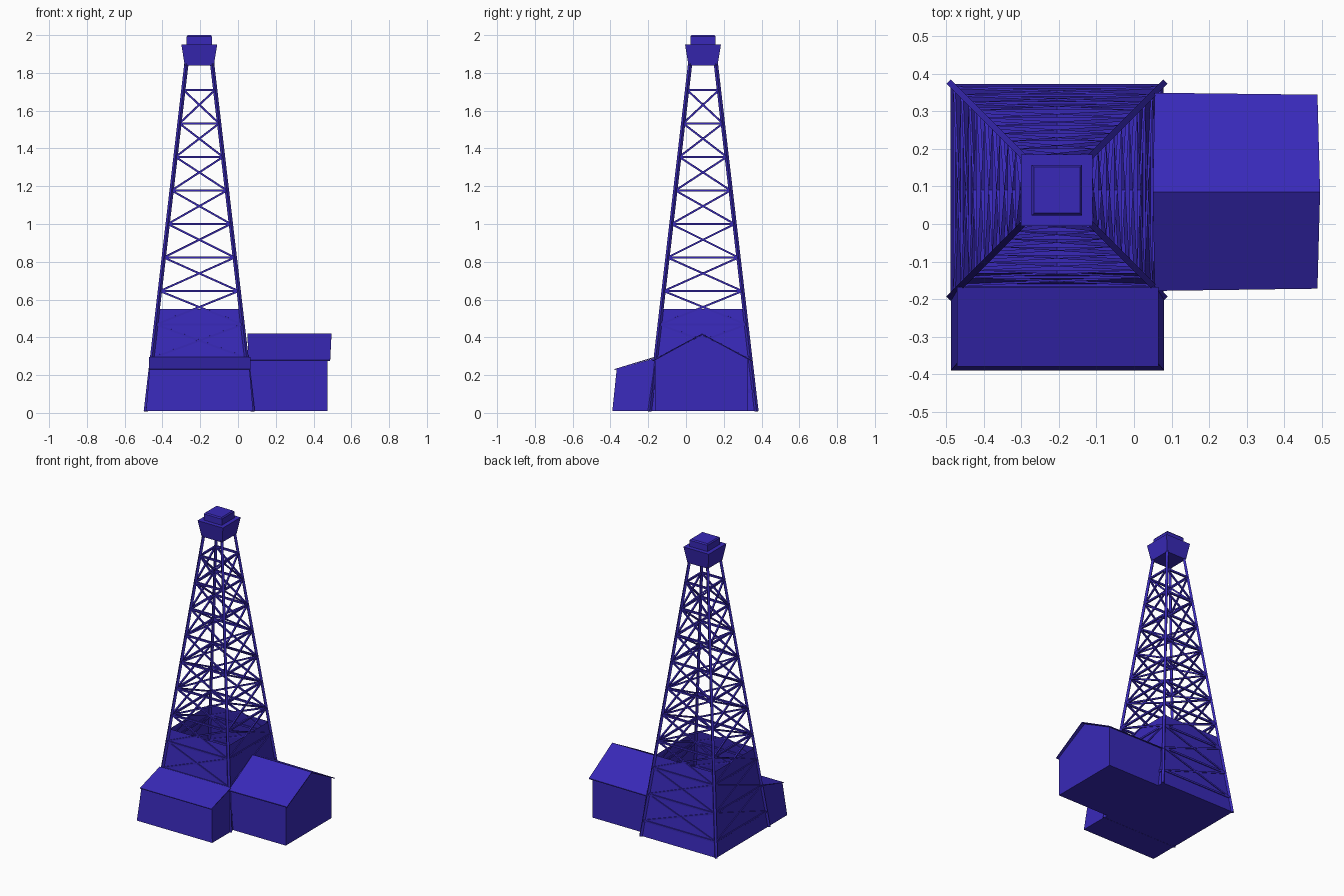
import bpy, bmesh
from mathutils import Vector

if "Cube" in bpy.data.objects:
    bpy.data.objects.remove(bpy.data.objects["Cube"])

CX, CY = -0.205, 0.09          # tower axis
H = 1.85                       # height of the legs
mat = bpy.data.materials.new("blue_paint")
mat.diffuse_color = (0.04, 0.022, 0.48, 1)
mat.use_nodes = True
mat.node_tree.nodes["Principled BSDF"].inputs["Base Color"].default_value = mat.diffuse_color


def finish(bm, name, normals=True):
    if normals:
        bmesh.ops.recalc_face_normals(bm, faces=bm.faces)
    me = bpy.data.meshes.new(name)
    bm.to_mesh(me)
    bm.free()
    me.materials.append(mat)
    ob = bpy.data.objects.new(name, me)
    bpy.context.collection.objects.link(ob)
    return ob


def loft(bm, a, b, cap_a=True, cap_b=True):
    """Skin two matching point loops."""
    va = [bm.verts.new(p) for p in a]
    vb = [bm.verts.new(p) for p in b]
    n = len(va)
    for i in range(n):
        j = (i + 1) % n
        bm.faces.new((va[i], va[j], vb[j], vb[i]))
    if cap_a:
        bm.faces.new(va[::-1])
    if cap_b:
        bm.faces.new(vb)


def beam(bm, a, b, w):
    """Square bar of width w between two points."""
    a, b = Vector(a), Vector(b)
    d = (b - a).normalized()
    s = d.cross(Vector((0, 0, 1))).normalized()
    u = s.cross(d)
    ring = [(s * i + u * j) * w / 2 for i, j in ((-1, -1), (1, -1), (1, 1), (-1, 1))]
    loft(bm, [a + r for r in ring], [b + r for r in ring])


def square(h, z):
    return [Vector((CX + i * h, CY + j * h, z)) for i, j in ((-1, -1), (1, -1), (1, 1), (-1, 1))]


def half(z):
    return 0.284 - (0.284 - 0.068) * z / H


# four leaning legs
bm = bmesh.new()
for a, b in zip(square(half(0.008), 0.008), square(half(H), H)):
    beam(bm, a, b, 0.016)
finish(bm, "tower_legs")

# horizontal girts and crossed braces on all four sides
levels = [1.71 - 0.1775 * i for i in range(10)]
girts, braces = bmesh.new(), bmesh.new()
for n, z in enumerate(levels):
    top = square(half(z), z)
    for i in range(4):
        j = (i + 1) % 4
        beam(girts, top[i], top[j], 0.012)
        if n + 1 < len(levels):
            low = square(half(levels[n + 1]), levels[n + 1])
            beam(braces, top[i], low[j], 0.01)
            beam(braces, top[j], low[i], 0.01)
finish(girts, "tower_girts")
finish(braces, "tower_cross_braces")

# boarded lower walls, open at the top
bm = bmesh.new()
loft(bm, square(half(0.01), 0.01), square(half(0.55), 0.55), cap_b=False)
finish(bm, "tower_walls")

# crown platform and cap
bm = bmesh.new()
loft(bm, square(0.077, 1.84), square(0.08, 1.858))
loft(bm, square(0.08, 1.858), square(0.095, 1.95))
finish(bm, "crown_box")
bm = bmesh.new()
loft(bm, square(0.067, 1.95), square(0.067, 1.992), cap_b=False)
loft(bm, square(0.067, 1.992), square(0.061, 2.0), cap_a=False)
bmesh.ops.remove_doubles(bm, verts=bm.verts, dist=0.0001)
finish(bm, "crown_cap")

# side house with gable walls
ym = 0.085
gable = [(-0.163, 0.01), (0.327, 0.01), (0.327, 0.285), (ym, 0.413), (-0.163, 0.28)]
bm = bmesh.new()
loft(bm, [(0.055, y, z) for y, z in gable], [(0.473, y, z) for y, z in gable])
finish(bm, "side_house_walls")

# side house roof, thin folded sheet with slight overhang
bm = bmesh.new()
t = 0.006


def roof_end(xe, xr, y0, y1):
    return [(xe, y0, 0.28), (xr, ym, 0.42), (xe, y1, 0.28),
            (xe, y1, 0.28 - t), (xr, ym, 0.42 - t), (xe, y0, 0.28 - t)]


loft(bm, roof_end(0.055, 0.05, -0.178, 0.349), roof_end(0.488, 0.495, -0.172, 0.344))
finish(bm, "side_house_roof")

# front lean-to with inward leaning walls
bm = bmesh.new()
loft(bm,
     [(-0.487, -0.39, 0.01), (0.08, -0.39, 0.01), (0.08, -0.194, 0.01), (-0.487, -0.194, 0.01)],
     [(-0.468, -0.367, 0.231), (0.061, -0.367, 0.231), (0.055, -0.165, 0.29), (-0.463, -0.165, 0.29)])
finish(bm, "lean_to_walls")

# lean-to roof sheet
bm = bmesh.new()
roof = [(-0.471, -0.379, 0.232), (0.065, -0.379, 0.232), (0.065, -0.168, 0.296), (-0.471, -0.168, 0.296)]
loft(bm, [(x, y, z - 0.005) for x, y, z in roof], roof)
finish(bm, "lean_to_roof")
